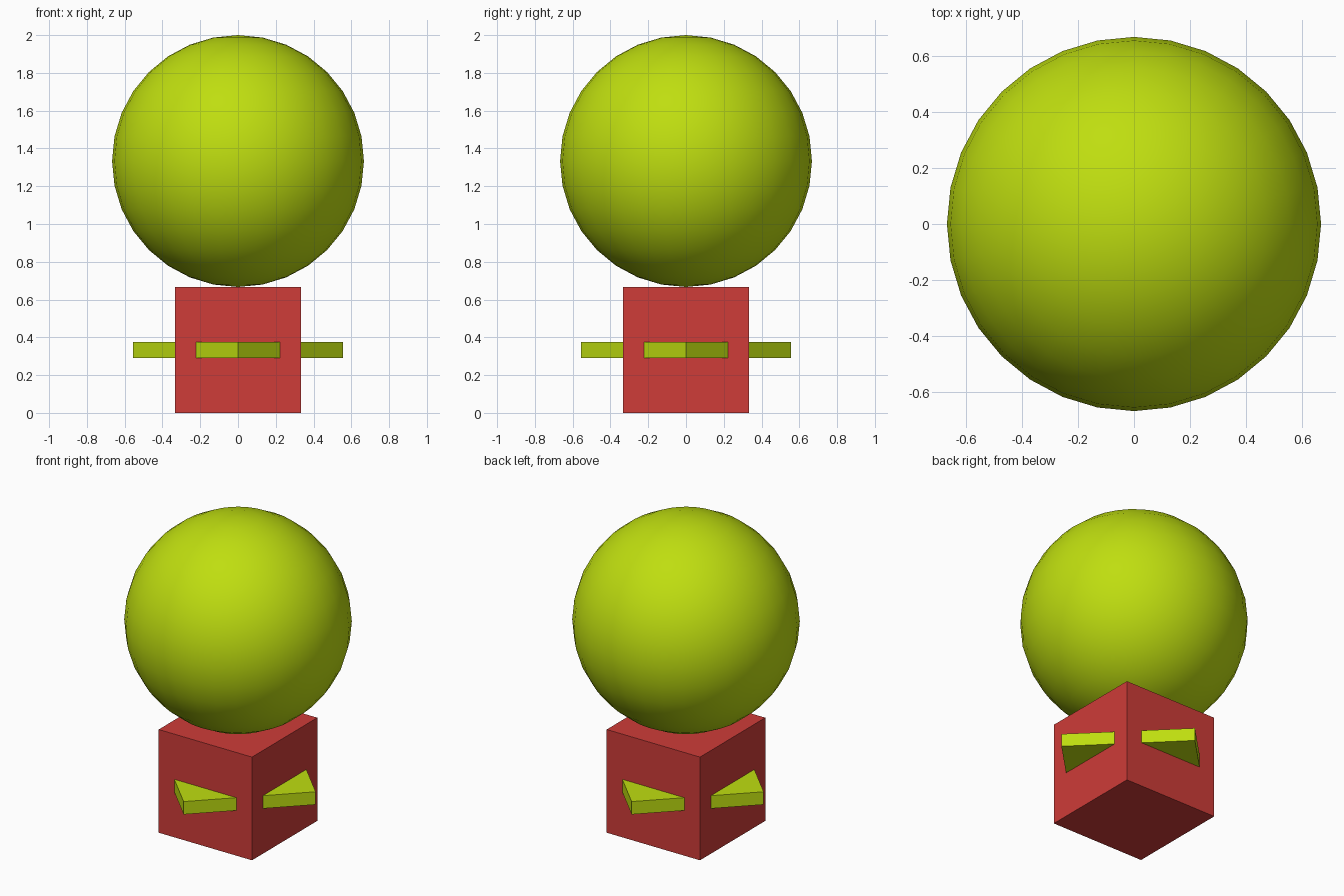
import bpy
from math import pi

if "Cube" in bpy.data.objects:
    bpy.data.objects.remove(bpy.data.objects["Cube"])

S = 2 / 3  # cube side and ball radius


def material(name, rgb):
    m = bpy.data.materials.new(name)
    m.diffuse_color = (*rgb, 1)
    m.use_nodes = True
    m.node_tree.nodes["Principled BSDF"].inputs["Base Color"].default_value = m.diffuse_color
    return m


red = material("red", (0.62, 0.045, 0.04))
lime = material("lime", (0.52, 0.73, 0.005))


def finish(name, mat):
    ob = bpy.context.object
    ob.name = name
    ob.data.materials.append(mat)
    return ob


# Cube base
bpy.ops.mesh.primitive_cube_add(size=S, location=(0, 0, S / 2))
finish("base_cube", red)

# Four pointed fins, one on each side face (tips at 0.555 from the axis)
for i, side in enumerate(("right", "back", "left", "front")):
    bpy.ops.mesh.primitive_cylinder_add(vertices=3, radius=1, depth=0.083)
    fin = finish(side + "_fin", lime)
    # replace the round profile by a right-angled triangle pointing along +x
    for v in fin.data.vertices:
        x, y = v.co.y, -v.co.x
        v.co.x = 0.333 + (x + 0.5) / 1.5 * 0.222
        v.co.y = y / (3 ** 0.5 / 2) * 0.222
    fin.location.z = S / 2
    fin.rotation_euler.z = i * pi / 2

# Large smooth ball on top
bpy.ops.mesh.primitive_uv_sphere_add(segments=32, ring_count=16, radius=S,
                                     location=(0, 0, 2 * S))
finish("ball", lime)
bpy.ops.object.shade_smooth()
